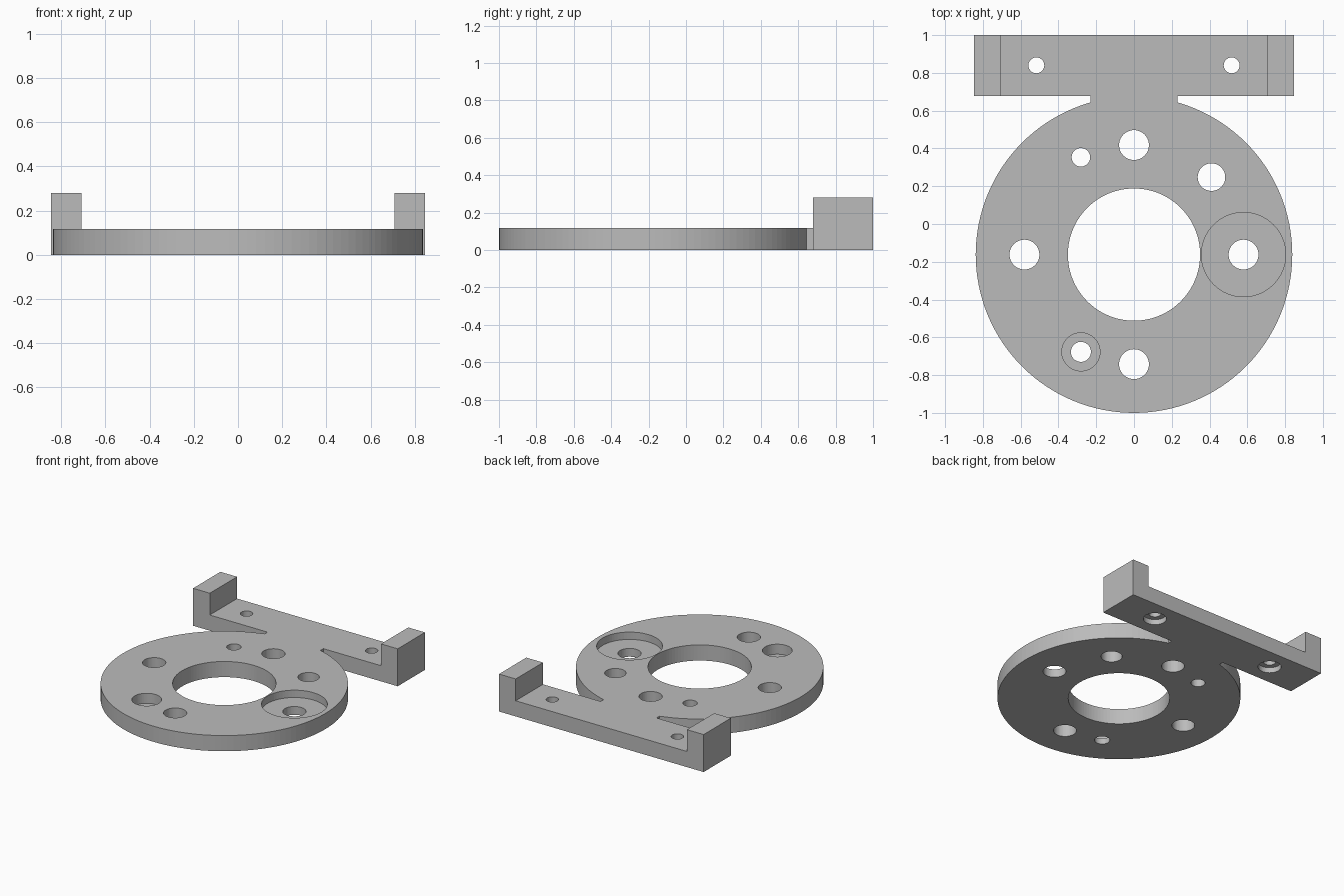
import bpy
import bmesh
from mathutils import Matrix, Vector

cube = bpy.data.objects.get("Cube")
if cube:
    bpy.data.objects.remove(cube, do_unlink=True)

THICK = 0.117          # plate thickness
CY = -0.162            # disc centre in y
PITCH = 0.58           # bolt circle radius
SMALL = 0.515          # offset of the small diagonal holes

grey = bpy.data.materials.new("machined grey")
grey.use_nodes = True
grey.diffuse_color = (0.5, 0.5, 0.5, 1)
grey.node_tree.nodes["Principled BSDF"].inputs["Base Color"].default_value = (0.5, 0.5, 0.5, 1)


def make_object(name, bm):
    bmesh.ops.recalc_face_normals(bm, faces=bm.faces)
    mesh = bpy.data.meshes.new(name)
    bm.to_mesh(mesh)
    bm.free()
    mesh.materials.append(grey)
    obj = bpy.data.objects.new(name, mesh)
    bpy.context.scene.collection.objects.link(obj)
    return obj


def cylinder(name, x, y, radius, z0, z1, segments=48):
    bm = bmesh.new()
    bmesh.ops.create_cone(bm, cap_ends=True, segments=segments, radius1=radius,
                          radius2=radius, depth=z1 - z0,
                          matrix=Matrix.Translation((x, y, (z0 + z1) / 2)))
    return make_object(name, bm)


def extrude_profile(name, points, depth):
    bm = bmesh.new()
    face = bm.faces.new([bm.verts.new(p) for p in points])
    result = bmesh.ops.extrude_face_region(bm, geom=[face])
    moved = [v for v in result["geom"] if isinstance(v, bmesh.types.BMVert)]
    bmesh.ops.translate(bm, verts=moved, vec=Vector(depth))
    return make_object(name, bm)


def combine(target, tool, operation):
    mod = target.modifiers.new(tool.name, 'BOOLEAN')
    mod.operation = operation
    mod.solver = 'EXACT'
    mod.object = tool
    bpy.context.view_layer.objects.active = target
    bpy.ops.object.modifier_apply(modifier=mod.name)
    bpy.data.objects.remove(tool, do_unlink=True)


# Round plate
plate = cylinder("mounting_plate", 0, CY, 0.838, 0, THICK, 128)

# Cross bar with raised end blocks, as one U-shaped profile and a neck
half = [(0.846, 0), (0.846, 0.28), (0.708, 0.28), (0.708, THICK)]
outline = half + [(-x, z) for x, z in reversed(half)]
bar = extrude_profile("cross_bar", [(x, 0.678, z) for x, z in outline], (0, 0.322, 0))
neck = extrude_profile("neck", [(-0.231, 0.4, 0), (0.231, 0.4, 0),
                                (0.231, 0.8, 0), (-0.231, 0.8, 0)], (0, 0, THICK))
combine(plate, neck, 'UNION')
combine(plate, bar, 'UNION')

# Through holes: x, y, radius
diagonal = PITCH * 0.7071
holes = [(0, CY, 0.35),
         (PITCH, CY, 0.079), (-PITCH, CY, 0.079),
         (0, CY + PITCH, 0.079), (0, CY - PITCH, 0.079),
         (diagonal, CY + diagonal, 0.073),
         (-0.281, CY + SMALL, 0.049), (-0.281, CY - SMALL, 0.053),
         (0.517, 0.84, 0.042), (-0.517, 0.84, 0.042)]
for x, y, r in holes:
    combine(plate, cylinder("hole_cutter", x, y, r, -0.1, 0.3, 96 if r > 0.2 else 48),
            'DIFFERENCE')

# Recesses from above and counterbores from below: x, y, radius, z range
recesses = [(PITCH, CY, 0.223, THICK - 0.055, 0.3),
            (-0.281, CY - SMALL, 0.101, THICK - 0.075, 0.3),
            (0.517, 0.84, 0.08, -0.1, 0.04),
            (-0.517, 0.84, 0.08, -0.1, 0.04)]
for x, y, r, z0, z1 in recesses:
    combine(plate, cylinder("recess_cutter", x, y, r, z0, z1, 64), 'DIFFERENCE')
